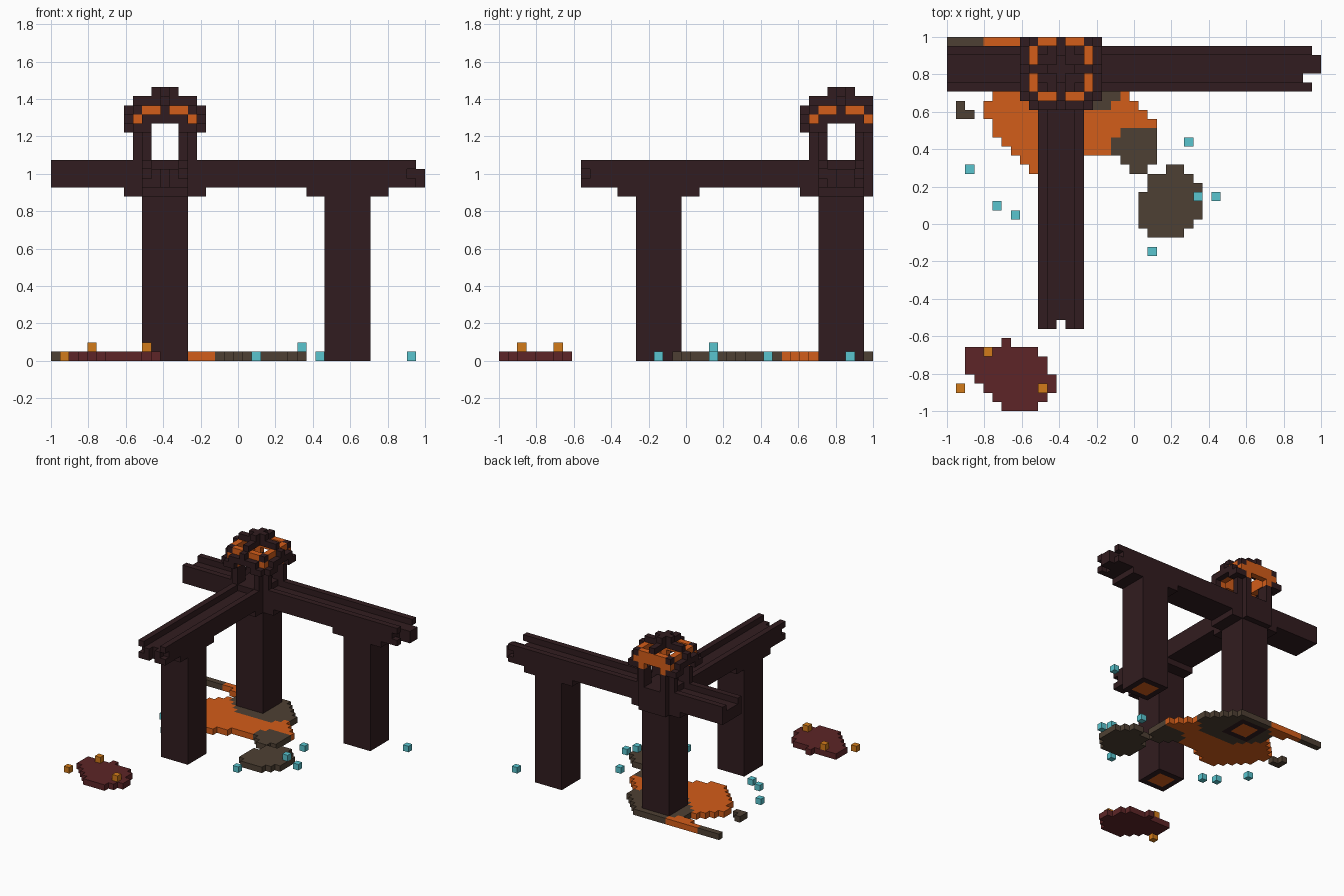
import bpy
import bmesh

GRID = 41
V = 2 / GRID          # edge of one block

old = bpy.data.objects.get("Cube")
if old:
    bpy.data.objects.remove(old)


def material(name, rgb):
    m = bpy.data.materials.new(name)
    m.use_nodes = True
    m.diffuse_color = (*rgb, 1)
    m.node_tree.nodes["Principled BSDF"].inputs["Base Color"].default_value = (*rgb, 1)
    return m


DARK = material("dark stone", (0.031, 0.012, 0.014))
ORANGE = material("glowing orange", (0.65, 0.109, 0.01))
AMBER = material("amber", (0.65, 0.198, 0.01))
TEAL = material("teal", (0.1, 0.558, 0.624))
GRAY = material("gray brown", (0.076, 0.051, 0.033))
RED = material("dark red", (0.109, 0.0185, 0.02))


def box(x, y, z):
    """Set of grid cells inside three half-open ranges."""
    return {(i, j, k) for i in range(*x) for j in range(*y) for k in range(*z)}


def rows(top, spans):
    """Flat patch: one x span per row, going down from row top."""
    return {(i, top - n, 0) for n, (a, b) in enumerate(spans) for i in range(a, b)}


def build(name, cells, mat):
    """Make one object from the exposed faces of its cells."""
    bm = bmesh.new()
    verts = {}

    def corner(p):
        if p not in verts:
            verts[p] = bm.verts.new((p[0] * V - 1, p[1] * V - 1, p[2] * V))
        return verts[p]

    for c in sorted(cells):
        for axis in range(3):
            for side in (0, 1):
                near = list(c)
                near[axis] += 2 * side - 1
                if tuple(near) in cells:
                    continue
                loop = []
                for u, w in ((0, 0), (1, 0), (1, 1), (0, 1)):
                    p = list(c)
                    p[axis] += side
                    p[(axis + 1) % 3] += u
                    p[(axis + 2) % 3] += w
                    loop.append(corner(tuple(p)))
                bm.faces.new(loop if side else loop[::-1])
    mesh = bpy.data.meshes.new(name)
    bm.to_mesh(mesh)
    bm.free()
    mesh.materials.append(mat)
    bpy.context.collection.objects.link(bpy.data.objects.new(name, mesh))


# Pillars, each with a glowing core showing underneath
standing = set()
for name, x, y in (("center", 10, 35), ("side", 30, 35), ("front", 10, 15)):
    shaft = box((x, x + 5), (y, y + 5), (0, 18))
    core = box((x + 1, x + 4), (y + 1, y + 4), (0, 1))
    standing |= shaft
    build(name + "_pillar", shaft - core, DARK)
    build(name + "_pillar_core", core, ORANGE)

# Brackets under the beams
build("side_bracket", box((28, 37), (35, 40), (18, 19)), DARK)
build("front_bracket", box((10, 15), (13, 22), (18, 19)), DARK)
build("center_bracket", box((8, 17), (35, 40), (18, 19))
      | box((10, 15), (33, GRID), (18, 19)), DARK)

# Channelled beams with broken ends, solid where they cross
long_beam = box((0, 40), (35, 40), (19, 22)) | box((40, GRID), (37, 39), (19, 21))
long_beam -= box((0, GRID), (36, 39), (21, 22))
long_beam -= box((39, 40), (36, 37), (19, 22))
long_beam -= {(39, 35, 20), (39, 39, 20)}
long_beam |= box((10, 15), (35, 40), (19, 22))
build("long_beam", long_beam, DARK)
short_beam = box((10, 15), (9, 35), (19, 22)) - box((11, 14), (9, 34), (21, 22))
short_beam -= box((12, 13), (9, 10), (19, 22))
short_beam -= {(10, 9, 20), (14, 9, 20)}
build("short_beam", short_beam, DARK)
build("beam_stub", box((10, 15), (40, GRID), (19, 22)), DARK)


def around(pattern, z):
    """Mirror (x, y) offsets to all eight directions round the tower axis."""
    cells = set()
    for a, b in pattern:
        for p, q in ((a, b), (b, a)):
            for sx in (-1, 1):
                for sy in (-1, 1):
                    if 37 + sy * q < GRID:      # the back edge is sheared off
                        cells.add((12 + sx * p, 37 + sy * q, z))
    return cells


# Lantern legs
legs = set()
for z in range(22, 25):
    legs |= around([(2, 2), (3, 2)], z)
build("lantern_legs", legs, DARK)

# Lantern cage, layer by layer, closed by crossed ribs
cage = around([(3, 3), (4, 2), (4, 3)], 25)
cage |= around([(4, 0), (4, 1), (4, 2)], 26)
cage |= around([(4, 0), (3, 3)], 27)
cage |= around([(n, 0) for n in range(1, 4)], 28)
cage |= around([(0, 0), (1, 0)], 29)
build("lantern_cage", cage, DARK)

# Glowing ring inside the cage
glow = around([(3, 2)], 25)
glow |= around([(3, n) for n in range(4)], 26)
glow |= around([(3, n) for n in range(3)], 27)
build("lantern_glow", glow, ORANGE)

# Gray ground patches
base_patch = rows(40, [(10, 16), (9, 17), (8, 18), (8, 19), (8, 20),
                       (9, 20), (10, 19), (11, 18)]) - standing
edge_patch = rows(30, [(19, 23), (18, 23), (18, 23), (19, 23), (20, 22)])
round_patch = rows(26, [(24, 26), (22, 27), (22, 28), (21, 28), (21, 28),
                        (21, 28), (21, 27), (22, 26)])
build("pillar_ground", base_patch, GRAY)
build("edge_ground", edge_patch, GRAY)
build("round_ground", round_patch, GRAY)
build("back_ground", box((0, 4), (40, GRID), (0, 1)), GRAY)
build("small_ground", rows(33, [(1, 2), (1, 3)]), GRAY)

# Glowing pool
pool = rows(40, [(4, 12), (6, 12), (8, 13), (8, 14), (7, 16), (6, 18),
                 (5, 20), (4, 21), (4, 22), (5, 23), (5, 23), (6, 20),
                 (7, 18), (8, 14), (9, 12)])
build("glowing_pool", pool - base_patch - edge_patch - standing, ORANGE)

# Red patch with amber sparks
build("red_ground", rows(7, [(6, 7), (2, 10), (2, 11), (2, 11), (3, 12),
                             (4, 12), (5, 11), (6, 10)]), RED)
build("amber_sparks", {(1, 2, 0), (4, 6, 1), (10, 2, 1)}, AMBER)

# Teal sparks
build("teal_sparks", {(2, 26, 0), (5, 22, 0), (7, 21, 0), (26, 29, 0), (27, 23, 1),
                      (29, 23, 0), (22, 17, 0), (39, 38, 0)}, TEAL)
